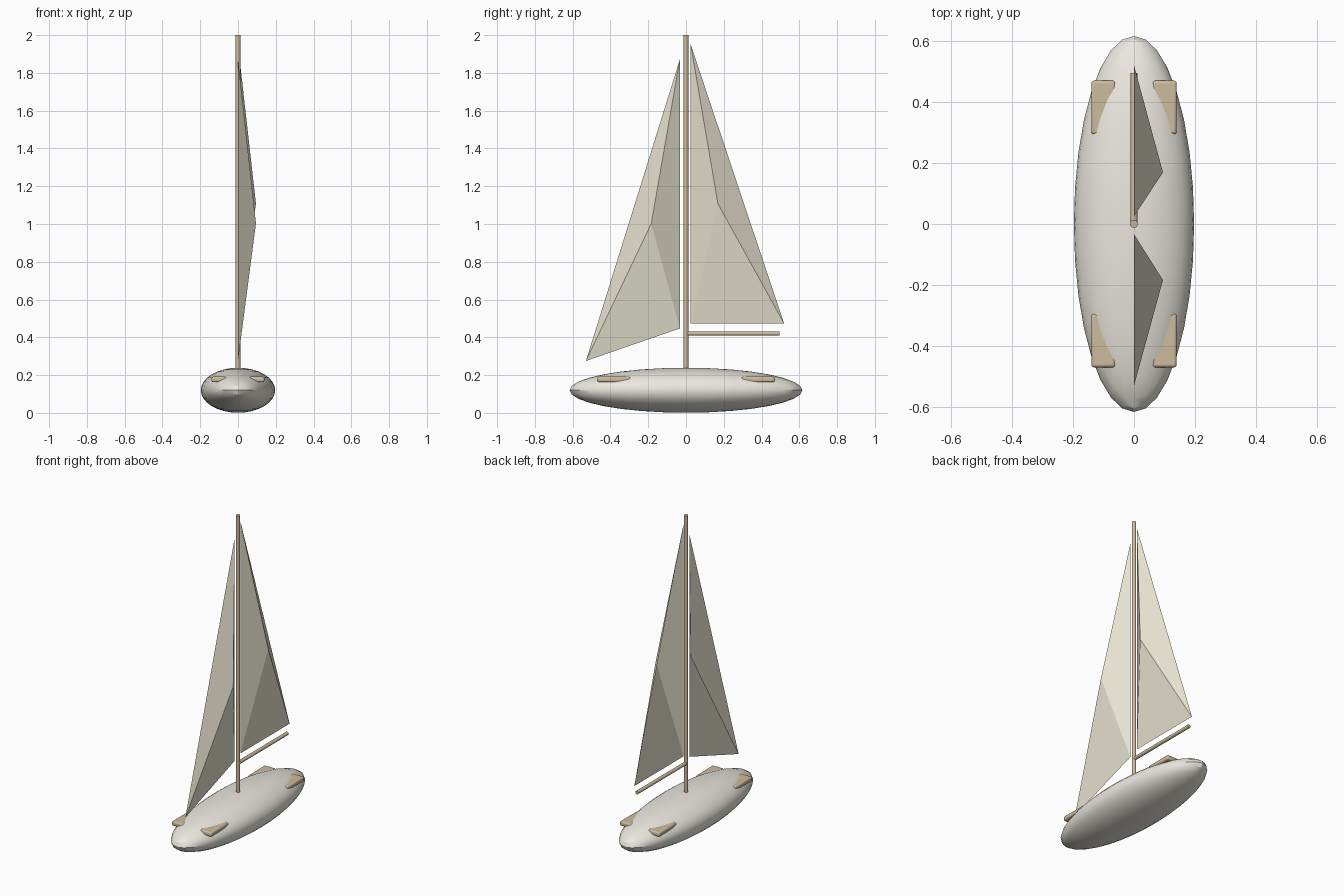
import bpy, bmesh
from math import pi
from mathutils import Vector

if "Cube" in bpy.data.objects:
    bpy.data.objects.remove(bpy.data.objects["Cube"])


def material(name, rgb):
    m = bpy.data.materials.new(name)
    m.diffuse_color = (*rgb, 1)
    m.use_nodes = True
    m.node_tree.nodes["Principled BSDF"].inputs["Base Color"].default_value = m.diffuse_color
    return m


WHITE = material("painted_hull", (0.82, 0.80, 0.73))
WOOD = material("wood", (0.62, 0.50, 0.34))
CLOTH = material("sailcloth", (0.80, 0.77, 0.63))


def finish(ob, name, mat, smooth=True):
    ob.name = name
    ob.data.materials.append(mat)
    if smooth:
        bpy.ops.object.shade_smooth_by_angle()
    return ob


def rod(name, start, end, radius):
    a, b = Vector(start), Vector(end)
    bpy.ops.mesh.primitive_cylinder_add(vertices=16, radius=radius, depth=(b - a).length,
                                        location=(a + b) / 2,
                                        rotation=(b - a).to_track_quat('Z', 'Y').to_euler())
    return finish(bpy.context.object, name, WOOD)


def sail(name, head, tack, clew, belly):
    # triangle in the x = 0 plane, poked out to one side at its centre
    bm = bmesh.new()
    face = bm.faces.new([bm.verts.new((0, y, z)) for y, z in (head, tack, clew)])
    centre = bmesh.ops.poke(bm, faces=[face])["verts"][0]
    centre.co.x = belly
    for f in bm.faces:
        f.normal_update()
        if f.normal.x < 0:
            f.normal_flip()
    mesh = bpy.data.meshes.new(name)
    bm.to_mesh(mesh)
    bm.free()
    ob = bpy.data.objects.new(name, mesh)
    bpy.context.collection.objects.link(ob)
    return finish(ob, name, CLOTH, smooth=False)


# hull: stretched sphere
bpy.ops.mesh.primitive_uv_sphere_add(segments=32, ring_count=16, radius=1, location=(0, 0, 0.12))
hull = bpy.context.object
hull.scale = (0.197, 0.616, 0.119)
bpy.ops.object.transform_apply(location=False, rotation=False, scale=True)
finish(hull, "hull", WHITE)

# mast and boom
rod("mast", (0, 0, 0.2), (0, 0, 2.0), 0.013)
rod("boom", (0, 0, 0.42), (0, 0.495, 0.42), 0.011)

# main sail behind the mast, jib in front
sail("main_sail", (0.025, 1.95), (0.025, 0.472), (0.52, 0.472), 0.095)
sail("jib", (-0.033, 1.87), (-0.033, 0.447), (-0.53, 0.275), 0.095)

# four rounded seat planks set into the deck
for end, sy in (("front", -1), ("rear", 1)):
    for side, sx in (("left", -1), ("right", 1)):
        bpy.ops.mesh.primitive_cube_add(size=1, location=(sx * 0.1, sy * 0.382, 0.177))
        plank = bpy.context.object
        plank.scale = (0.08, 0.176, 0.029)
        bpy.ops.object.transform_apply(location=False, rotation=False, scale=True)
        bevel = plank.modifiers.new("bevel", 'BEVEL')
        bevel.width = 0.009
        bevel.segments = 3
        finish(plank, f"{end}_{side}_seat", WOOD)
